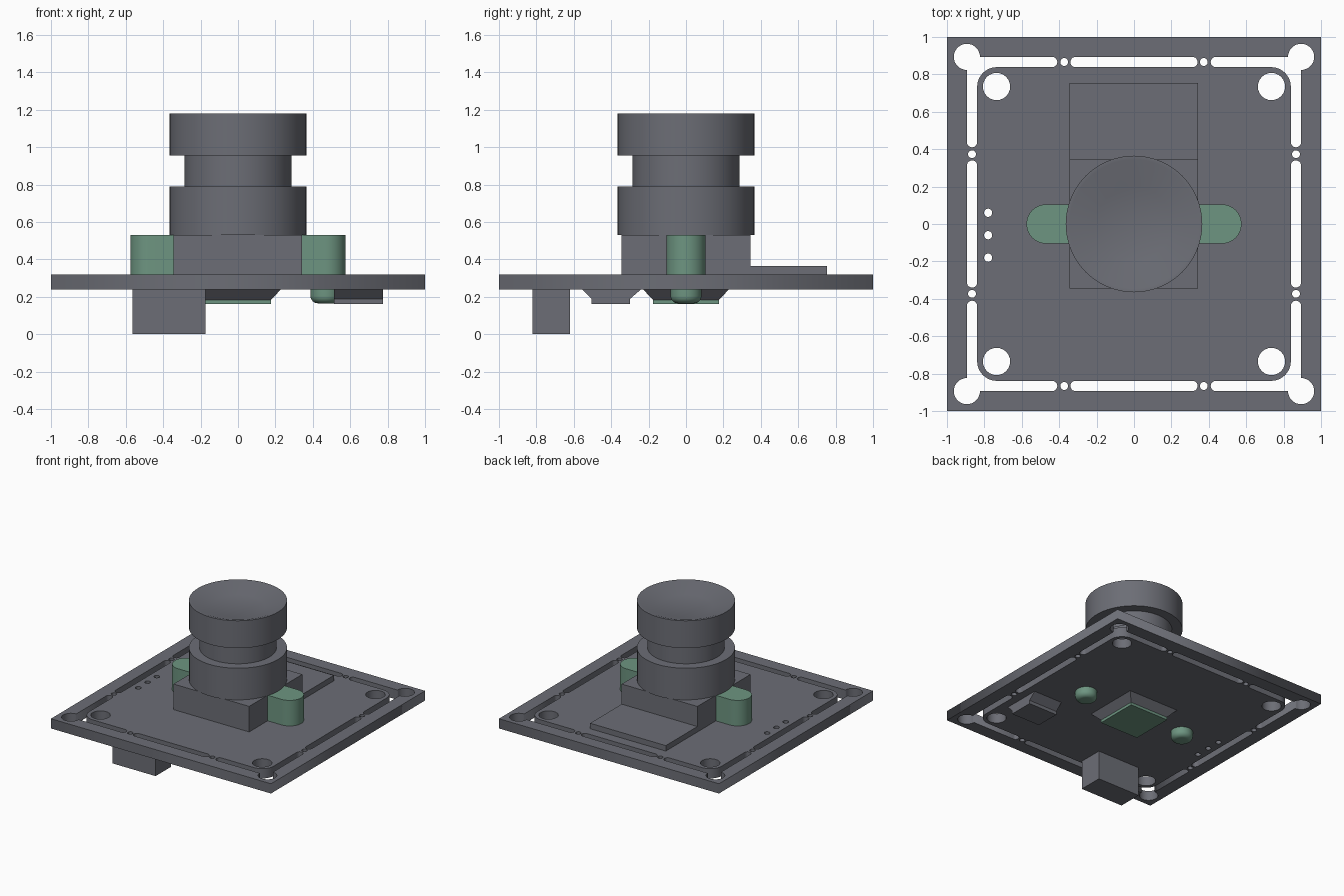
import bpy, bmesh, math
from math import pi, cos, sin

if "Cube" in bpy.data.objects:
    bpy.data.objects.remove(bpy.data.objects["Cube"])


def material(name, rgb):
    m = bpy.data.materials.new(name)
    m.diffuse_color = (*rgb, 1)
    m.use_nodes = True
    m.node_tree.nodes["Principled BSDF"].inputs["Base Color"].default_value = m.diffuse_color
    return m


GREY = material("slate_grey", (0.15, 0.155, 0.18))
GREEN = material("muted_green", (0.155, 0.30, 0.22))


def finish(name, bm, mat, smooth=True):
    bmesh.ops.recalc_face_normals(bm, faces=bm.faces)
    me = bpy.data.meshes.new(name)
    bm.to_mesh(me)
    bm.free()
    me.materials.append(mat)
    ob = bpy.data.objects.new(name, me)
    bpy.context.collection.objects.link(ob)
    if smooth:
        bpy.ops.object.select_all(action='DESELECT')
        ob.select_set(True)
        bpy.context.view_layer.objects.active = ob
        bpy.ops.object.shade_smooth_by_angle(angle=math.radians(25))
    return ob


def prism(name, outline, axis, lo, hi, mat, smooth=False):
    """Extrude a 2D outline along axis x (outline in yz) or z (outline in xy)."""
    bm = bmesh.new()
    place = (lambda p: (lo, *p)) if axis == 'x' else (lambda p: (*p, lo))
    face = bm.faces.new([bm.verts.new(place(p)) for p in outline])
    new = bmesh.ops.extrude_face_region(bm, geom=[face])['geom']
    step = (hi - lo, 0, 0) if axis == 'x' else (0, 0, hi - lo)
    bmesh.ops.translate(bm, vec=step, verts=[v for v in new if isinstance(v, bmesh.types.BMVert)])
    return finish(name, bm, mat, smooth)


def box(name, x0, x1, y0, y1, z0, z1, mat):
    return prism(name, [(x0, y0), (x1, y0), (x1, y1), (x0, y1)], 'z', z0, z1, mat)


def lathe(name, profile, mat, cx=0, cy=0, steps=64):
    bm = bmesh.new()
    vs = [bm.verts.new((cx + r, cy, z)) for r, z in profile]
    es = [bm.edges.new(p) for p in zip(vs, vs[1:])]
    bmesh.ops.spin(bm, geom=vs + es, cent=(cx, cy, 0), axis=(0, 0, 1),
                   angle=2 * pi, steps=steps)
    bmesh.ops.remove_doubles(bm, verts=bm.verts, dist=1e-5)
    return finish(name, bm, mat)


def arc(cx, cy, r, a0, a1, n=12):
    return [(cx + r * cos(math.radians(a0 + (a1 - a0) * i / n)),
             cy + r * sin(math.radians(a0 + (a1 - a0) * i / n))) for i in range(n + 1)]


def circle(cx, cy, r):
    return arc(cx, cy, r, 0, 345, 23)


# Circuit board: square outline with every cutout as an inner loop
MID, HALF = 0.866, 0.0275            # break-away slot centre line and half width
IN, OUT = MID - HALF, MID + HALF
loops = [[(-1, -1), (1, -1), (1, 1), (-1, 1)]]
corner = (arc(OUT, OUT, 0.07, 180, -90, 24)              # round corner hole
          + arc(MID, 0.4375, HALF, 0, -180)              # slot end
          + arc(IN - 0.105, IN - 0.105, 0.105, 0, 90)    # rounded inner panel
          + arc(0.4375, MID, HALF, 270, 90))             # slot end
slot = arc(0.3125, MID, HALF, 90, -90) + arc(-0.3125, MID, HALF, 270, 90)
for sx in (-1, 1):
    for sy in (-1, 1):
        loops.append([(sx * x, sy * y) for x, y in corner])
        loops.append(circle(sx * 0.735, sy * 0.735, 0.073))
        loops.append(circle(sx * 0.373, sy * MID, 0.021))
        loops.append(circle(sx * MID, sy * 0.373, 0.021))
    loops.append([(x, sx * y) for x, y in slot])
    loops.append([(sx * y, x) for x, y in slot])
for y in (0.06, -0.06, -0.18):
    loops.append(circle(-0.78, y, 0.022))

cu = bpy.data.curves.new("circuit_board", 'CURVE')
cu.dimensions = '2D'
cu.fill_mode = 'BOTH'
cu.extrude = 0.04
for pts in loops:
    sp = cu.splines.new('POLY')
    sp.points.add(len(pts) - 1)
    for p, (x, y) in zip(sp.points, pts):
        p.co = (x, y, 0, 1)
    sp.use_cyclic_u = True
cu.materials.append(GREY)
board = bpy.data.objects.new("circuit_board", cu)
board.location.z = 0.28
bpy.context.collection.objects.link(board)
bpy.context.view_layer.objects.active = board
board.select_set(True)
bpy.ops.object.convert(target='MESH')

# Lens holder and the low plate behind it
box("lens_holder", -0.345, 0.343, -0.345, 0.345, 0.32, 0.53, GREY)
box("rear_plate", -0.345, 0.343, 0.345, 0.755, 0.32, 0.365, GREY)

# Lens barrel with a groove and a dished front
lathe("lens_barrel", [(0, 0.53), (0.365, 0.53), (0.365, 0.79), (0.287, 0.79),
                      (0.287, 0.955), (0.365, 0.955), (0.365, 1.18), (0.345, 1.18),
                      (0.2, 1.13), (0, 1.13)], GREY)

# Mounting lugs on both sides, with rounded screw ends under the board
for s, side in ((-1, "left"), (1, "right")):
    lug = [(0.343, -0.105)] + arc(0.47, 0, 0.105, -90, 90, 24) + [(0.343, 0.105)]
    prism(side + "_lug", [(s * x, y) for x, y in lug], 'z', 0.32, 0.53, GREEN, True)
    dome = [(0.083, 0.24)] + [(x, z) for x, z in arc(0.043, 0.205, 0.04, 0, -90, 8)] + [(0, 0.165)]
    lathe(side + "_screw_end", dome, GREEN, s * 0.47, 0, 32)

# Image sensor under the board: tapered body and green cover
bm = bmesh.new()
rings = [[bm.verts.new((sx * h, sy * h, z)) for sx, sy in ((-1, -1), (1, -1), (1, 1), (-1, 1))]
         for h, z in ((0.23, 0.24), (0.175, 0.182))]
for i in range(4):
    j = (i + 1) % 4
    bm.faces.new((rings[0][i], rings[0][j], rings[1][j], rings[1][i]))
for r in rings:
    bm.faces.new(r)
finish("sensor_body", bm, GREY, False)
box("sensor_cover", -0.177, 0.177, -0.177, 0.177, 0.16, 0.182, GREEN)

# Tapered chip and the cable connector
prism("chip", [(-0.555, 0.24), (-0.505, 0.188), (-0.505, 0.16), (-0.3, 0.16),
               (-0.3, 0.188), (-0.24, 0.24)], 'x', 0.512, 0.775, GREY)
box("cable_connector", -0.565, -0.175, -0.82, -0.62, 0.0, 0.24, GREY)
